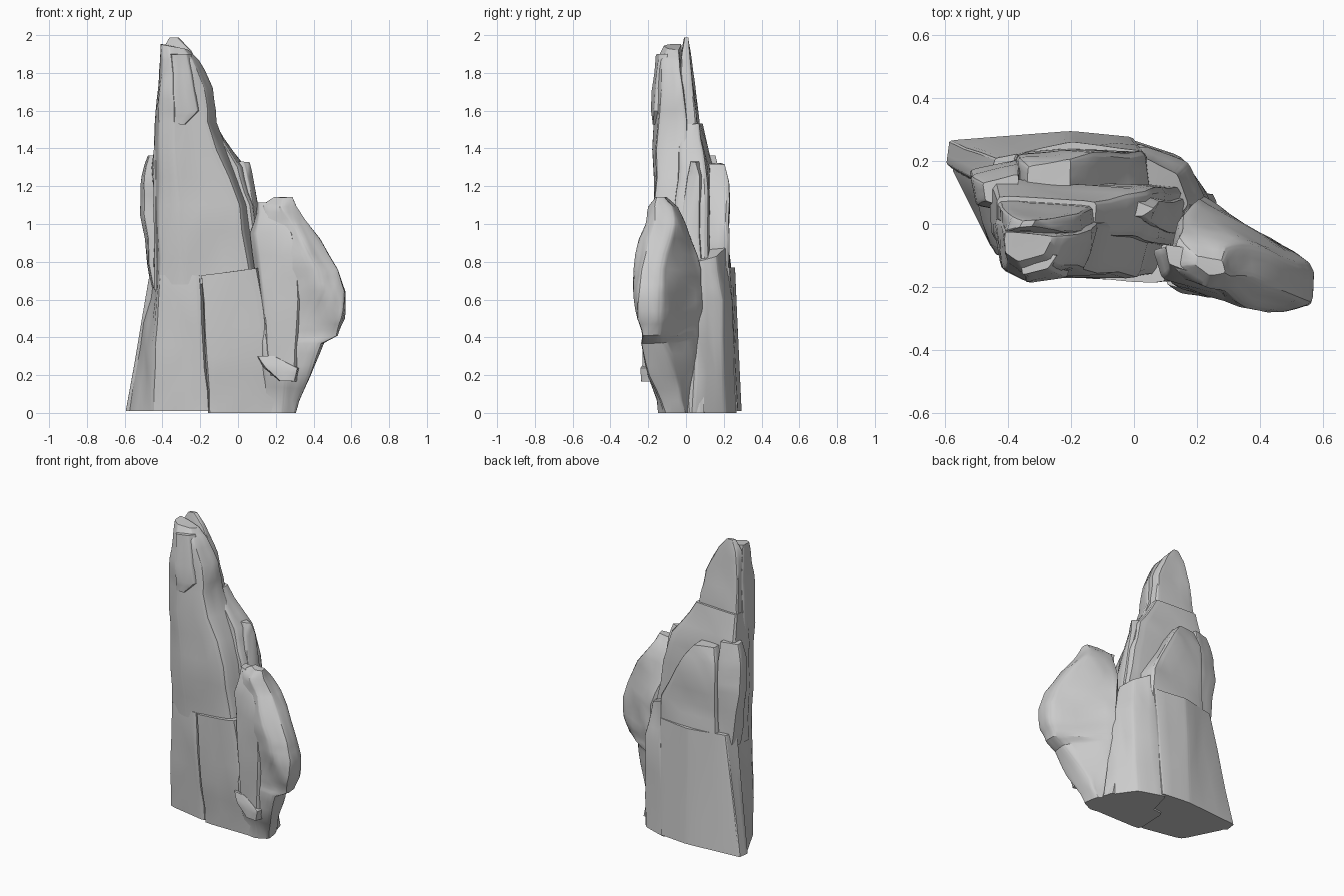
import bpy, bmesh
from mathutils import Vector, noise


def rounded(poly, r):
    """Round every corner of a polygon into three points."""
    out, n = [], len(poly)
    for i in range(n):
        p, c, q = (Vector(poly[(i + k) % n]) for k in (-1, 0, 1))
        a, b = c.lerp(p, r), c.lerp(q, r)
        out += [a, (a + b) * 0.2 + c * 0.6, b]
    return out


def rock(name, sections, r=0.12, slope=0.0, rough=0.012):
    """Loft polygon sections (z, [(x, y), ...]); slope tilts the top ring along x."""
    bm = bmesh.new()
    rings = []
    for k, (z, poly) in enumerate(sections):
        pts = rounded(poly, r)
        cx = sum(p.x for p in pts) / len(pts)
        s = slope if k == len(sections) - 1 else 0
        rings.append([bm.verts.new((p.x, p.y, z + s * (p.x - cx))) for p in pts])
    n = len(rings[0])
    for a, b in zip(rings, rings[1:]):
        for i in range(n):
            j = (i + 1) % n
            bm.faces.new((a[i], a[j], b[j], b[i]))
    bm.faces.new(rings[0][::-1])
    bm.faces.new(rings[-1])
    bmesh.ops.recalc_face_normals(bm, faces=bm.faces)
    # finer mesh with slightly uneven, weathered sides
    bmesh.ops.triangulate(bm, faces=bm.faces)
    bmesh.ops.subdivide_edges(bm, edges=bm.edges, cuts=2, use_grid_fill=True)
    for v in bm.verts:
        if v.co.z > 0.02:
            d = noise.noise_vector(v.co * 6)
            v.co += Vector((d.x, d.y, d.z * 0.5)) * rough
    me = bpy.data.meshes.new(name)
    bm.to_mesh(me)
    bm.free()
    ob = bpy.data.objects.new(name, me)
    bpy.context.collection.objects.link(ob)
    bpy.context.view_layer.objects.active = ob
    ob.select_set(True)
    bpy.ops.object.shade_smooth_by_angle(angle=0.6)
    ob.select_set(False)


# base slabs
rock("base_left_slab", [
    (0.01, [(-0.59, 0.2), (-0.45, -0.08), (-0.15, -0.14), (-0.12, 0.15)]),
    (0.35, [(-0.53, 0.18), (-0.44, -0.1), (-0.18, -0.155), (-0.12, 0.12)]),
    (0.73, [(-0.45, 0.15), (-0.41, -0.12), (-0.2, -0.17), (-0.15, 0.1)])])
rock("base_middle_slab", [
    (0.0, [(-0.16, -0.14), (0.27, -0.14), (0.26, 0.1), (-0.15, 0.1)]),
    (0.3, [(-0.17, -0.165), (0.19, -0.18), (0.2, 0.1), (-0.15, 0.1)]),
    (0.75, [(-0.2, -0.175), (0.1, -0.19), (0.13, 0.1), (-0.15, 0.1)])], slope=0.12)
rock("base_back_slab", [
    (0.01, [(-0.595, 0.19), (-0.585, 0.265), (-0.2, 0.295), (0.0, 0.275), (0, 0), (-0.35, 0)]),
    (0.77, [(-0.46, 0.12), (-0.44, 0.21), (-0.2, 0.255), (0.03, 0.235), (0, 0), (-0.35, 0)])],
    r=0.07, rough=0.008)
rock("base_back_right_slab", [
    (0.0, [(-0.03, 0.275), (0.15, 0.215), (0.28, 0.03), (0.1, -0.1), (-0.1, 0)]),
    (0.6, [(0.02, 0.25), (0.17, 0.19), (0.23, 0.06), (0.1, -0.08), (-0.1, 0)]),
    (0.86, [(0.0, 0.22), (0.13, 0.16), (0.17, 0.06), (0.1, -0.05), (-0.1, 0)])], slope=-0.5)

# front spire: broad panel, then the pointed upper part with two split tips
rock("front_spire", [
    (0.68, [(-0.44, 0.02), (-0.41, -0.11), (-0.3, -0.15), (0.08, -0.165), (0.12, 0.04)]),
    (1.1, [(-0.45, 0.02), (-0.42, -0.12), (-0.32, -0.175), (0.01, -0.165), (0.06, 0.02)]),
    (1.54, [(-0.45, 0.02), (-0.42, -0.14), (-0.34, -0.175), (-0.16, -0.15), (-0.11, 0.0)]),
    (1.72, [(-0.43, 0.01), (-0.41, -0.14), (-0.34, -0.175), (-0.18, -0.14), (-0.12, -0.02)]),
    (1.87, [(-0.41, -0.01), (-0.4, -0.12), (-0.35, -0.16), (-0.24, -0.13), (-0.2, -0.03)]),
    (1.94, [(-0.405, -0.02), (-0.4, -0.09), (-0.36, -0.12), (-0.28, -0.1), (-0.25, -0.04)])], slope=-0.2)
rock("front_upper_flake", [
    (1.53, [(-0.35, -0.1), (-0.34, -0.18), (-0.28, -0.18), (-0.26, -0.1)]),
    (1.6, [(-0.35, -0.1), (-0.34, -0.185), (-0.22, -0.175), (-0.2, -0.1)]),
    (1.9, [(-0.36, -0.1), (-0.35, -0.165), (-0.27, -0.145), (-0.24, -0.1)])])
rock("back_spire_tip", [
    (1.5, [(-0.44, 0.075), (-0.44, -0.03), (-0.12, -0.03), (-0.13, 0.06)]),
    (1.75, [(-0.42, 0.045), (-0.42, -0.03), (-0.16, -0.03), (-0.17, 0.035)]),
    (1.92, [(-0.39, 0.025), (-0.4, -0.02), (-0.24, -0.02), (-0.25, 0.02)]),
    (1.985, [(-0.35, 0.01), (-0.36, -0.01), (-0.32, -0.01), (-0.31, 0.01)])])

# middle layer stepping down to the right
rock("middle_shoulder", [
    (0.65, [(-0.44, 0.15), (-0.44, -0.06), (0.14, -0.08), (0.18, 0.12)]),
    (1.1, [(-0.45, 0.15), (-0.45, -0.06), (0.07, -0.06), (0.1, 0.12)]),
    (1.3, [(-0.45, 0.15), (-0.45, -0.05), (0.0, -0.05), (0.04, 0.11)]),
    (1.53, [(-0.44, 0.085), (-0.44, -0.03), (-0.13, -0.03), (-0.12, 0.07)])])
rock("right_ledge", [
    (0.8, [(-0.05, 0.14), (-0.05, 0.0), (0.15, -0.04), (0.16, 0.08)]),
    (1.25, [(-0.07, 0.12), (-0.07, 0.0), (0.05, 0.0), (0.08, 0.07)]),
    (1.33, [(-0.04, 0.09), (-0.04, 0.02), (0.02, 0.02), (0.06, 0.05)])])

# back and left pillars
rock("back_block", [
    (0.72, [(-0.38, 0.23), (-0.37, 0.06), (0.06, 0.06), (0.04, 0.235)]),
    (0.92, [(-0.38, 0.225), (-0.37, 0.06), (0.06, 0.06), (0.03, 0.23)]),
    (1.22, [(-0.37, 0.21), (-0.36, 0.08), (-0.14, 0.08), (-0.13, 0.23)]),
    (1.32, [(-0.34, 0.18), (-0.34, 0.12), (-0.2, 0.12), (-0.2, 0.21)])])
rock("left_pillar", [
    (0.66, [(-0.46, 0.18), (-0.45, 0.05), (-0.36, 0.05), (-0.36, 0.2)]),
    (1.05, [(-0.515, 0.17), (-0.5, 0.06), (-0.36, 0.04), (-0.36, 0.2)]),
    (1.2, [(-0.515, 0.16), (-0.5, 0.06), (-0.36, 0.04), (-0.36, 0.19)]),
    (1.36, [(-0.48, 0.13), (-0.47, 0.07), (-0.37, 0.05), (-0.37, 0.16)])])

# right-hand boulder with its front rib and foot
rock("right_boulder", [
    (0.0, [(0.12, -0.13), (0.23, -0.15), (0.31, -0.11), (0.29, 0.0), (0.15, 0.05)]),
    (0.2, [(0.14, -0.17), (0.25, -0.21), (0.38, -0.19), (0.37, -0.05), (0.2, 0.07)]),
    (0.37, [(0.12, -0.18), (0.3, -0.23), (0.45, -0.24), (0.46, -0.12), (0.21, 0.09)]),
    (0.41, [(0.12, -0.18), (0.34, -0.23), (0.53, -0.24), (0.53, -0.13), (0.21, 0.1)]),
    (0.5, [(0.12, -0.18), (0.37, -0.24), (0.55, -0.265), (0.57, -0.13), (0.21, 0.1)]),
    (0.64, [(0.11, -0.17), (0.44, -0.285), (0.575, -0.24), (0.585, -0.13), (0.2, 0.1)]),
    (0.76, [(0.1, -0.16), (0.42, -0.29), (0.54, -0.23), (0.53, -0.11), (0.19, 0.1)]),
    (1.0, [(0.1, -0.14), (0.3, -0.235), (0.38, -0.18), (0.37, -0.06), (0.15, 0.02)]),
    (1.09, [(0.12, -0.13), (0.23, -0.2), (0.31, -0.17), (0.29, -0.07), (0.14, -0.03)]),
    (1.14, [(0.19, -0.13), (0.23, -0.16), (0.28, -0.15), (0.27, -0.11), (0.2, -0.1)])],
    r=0.18, rough=0.022)
rock("boulder_front_rib", [
    (0.2, [(0.17, -0.1), (0.18, -0.2), (0.3, -0.235), (0.34, -0.15)]),
    (0.6, [(0.1, -0.1), (0.13, -0.2), (0.32, -0.25), (0.36, -0.15)]),
    (0.95, [(0.06, -0.08), (0.09, -0.17), (0.29, -0.235), (0.32, -0.12)]),
    (1.11, [(0.1, -0.06), (0.11, -0.12), (0.2, -0.16), (0.22, -0.08)])], rough=0.015)
rock("boulder_foot", [
    (0.17, [(0.22, -0.15), (0.22, -0.235), (0.3, -0.24), (0.32, -0.15)]),
    (0.24, [(0.14, -0.13), (0.15, -0.22), (0.32, -0.245), (0.33, -0.15)]),
    (0.3, [(0.1, -0.12), (0.11, -0.19), (0.2, -0.21), (0.22, -0.15)])])
